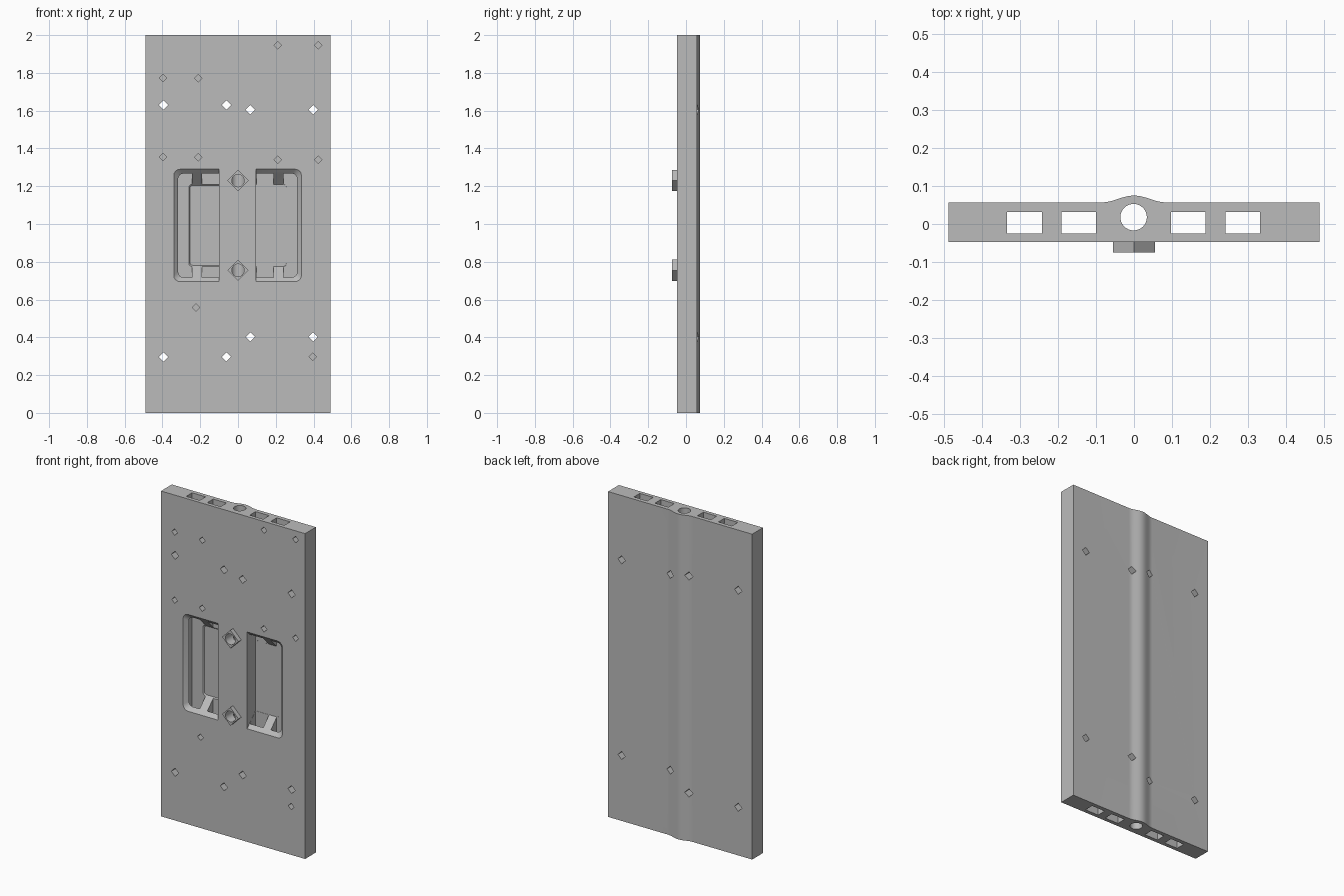
import bpy, bmesh, math

if "Cube" in bpy.data.objects:
    bpy.data.objects.remove(bpy.data.objects["Cube"])

grey = bpy.data.materials.new("plain grey")
grey.diffuse_color = (0.5, 0.5, 0.5, 1)
grey.use_nodes = True
grey.node_tree.nodes["Principled BSDF"].inputs["Base Color"].default_value = grey.diffuse_color


def loft(bm, a, b):
    """Closed solid between two matching loops of points."""
    va = [bm.verts.new(p) for p in a]
    vb = [bm.verts.new(p) for p in b]
    n = len(va)
    faces = [bm.faces.new(va), bm.faces.new(vb[::-1])]
    for i in range(n):
        j = (i + 1) % n
        faces.append(bm.faces.new((va[j], va[i], vb[i], vb[j])))
    bmesh.ops.recalc_face_normals(bm, faces=faces)


def up(bm, pts, z0, z1):
    """Extrude an xy outline along z."""
    loft(bm, [(x, y, z0) for x, y in pts], [(x, y, z1) for x, y in pts])


def back(bm, pts, y0, y1):
    """Extrude an xz outline along y."""
    loft(bm, [(x, y0, z) for x, z in pts], [(x, y1, z) for x, z in pts])


def ring(cx, cy, r, n):
    return [(cx + r * math.cos(2 * math.pi * i / n),
             cy + r * math.sin(2 * math.pi * i / n)) for i in range(n)]


def make(name, bm):
    me = bpy.data.meshes.new(name)
    bm.to_mesh(me)
    bm.free()
    me.materials.append(grey)
    ob = bpy.data.objects.new(name, me)
    bpy.context.collection.objects.link(ob)
    return ob


helpers = []


def combine(target, name, bm, op='DIFFERENCE'):
    cutter = make(name, bm)
    cutter.hide_render = True
    helpers.append(cutter)
    mod = target.modifiers.new(name, 'BOOLEAN')
    mod.operation, mod.solver, mod.object = op, 'EXACT', cutter


# Slab with a soft ridge down the back
ridge = []
for i in range(25):
    x = 0.085 - 0.17 * i / 24
    ridge.append((x, 0.057 + 0.009 * (1 + math.cos(math.pi * x / 0.085))))
bm = bmesh.new()
up(bm, [(-0.49, -0.048), (0.49, -0.048), (0.49, 0.057)] + ridge + [(-0.49, 0.057)], 0, 2)
board = make("board", bm)

# Diamond bosses on the front
bosses = (0.755, 1.23)
bm = bmesh.new()
for z in bosses:
    back(bm, ring(0, z, 0.056, 4), -0.075, -0.04)
combine(board, "boss", bm, 'UNION')

# Lengthwise channels and the round bore
bm = bmesh.new()
for x0, x1 in ((-0.335, -0.243), (-0.191, -0.1), (0.097, 0.189), (0.241, 0.332)):
    up(bm, [(x0, -0.025), (x1, -0.025), (x1, 0.032), (x0, 0.032)], -0.1, 2.1)
up(bm, ring(-0.001, 0.018, 0.035, 32), -0.1, 2.1)
combine(board, "channel_cutter", bm)


# Front pockets: straight inner wall, 45 degree outer walls, rounded outer corners
def pocket(side, inner, outer, z0, z1, r):
    pts = [(side * inner, z0)]
    for cz, start in ((z0 + r, -90), (z1 - r, 0)):
        for k in range(5):
            a = math.radians(start + 22.5 * k)
            pts.append((side * (outer - r + r * math.cos(a)), cz + r * math.sin(a)))
    return pts + [(side * inner, z1)]


bm = bmesh.new()
for side, inner, outer, floor in ((-1, 0.101, 0.34, 0.038), (1, 0.096, 0.336, 0.0325)):
    d = floor + 0.048
    e = 0.01  # overshoot past the front face
    a = pocket(side, inner, outer + e, 0.695 - e, 1.29 + e, 0.035)
    b = pocket(side, inner, outer - d, 0.695 + d, 1.29 - d, 0.015)
    loft(bm, [(x, -0.048 - e, z) for x, z in a], [(x, floor, z) for x, z in b])
combine(board, "pocket_cutter", bm)

# Diamond screw holes, through and blind
through = [(-0.395, 1.63), (-0.062, 1.63), (0.065, 1.605), (0.398, 1.605),
           (0.065, 0.402), (0.398, 0.402), (-0.395, 0.296), (-0.062, 0.296)]
blind = [(-0.397, 1.772), (-0.21, 1.772), (0.21, 1.946), (0.425, 1.946),
         (-0.397, 1.354), (-0.21, 1.354), (0.21, 1.34), (0.425, 1.34),
         (-0.222, 0.558), (0.395, 0.297)]
bm = bmesh.new()
for x, z in through:
    back(bm, ring(x, z, 0.025, 4), -0.1, 0.1)
for x, z in blind:
    back(bm, ring(x, z, 0.02, 4), -0.1, 0.02)
combine(board, "screw_hole_cutter", bm)

# Round holes through the bosses into the bore
bm = bmesh.new()
for z in bosses:
    back(bm, ring(0, z, 0.033, 24), -0.1, 0.018)
combine(board, "boss_hole_cutter", bm)

# Bake the cuts and drop the helpers
deps = bpy.context.evaluated_depsgraph_get()
deps.update()
board.data = bpy.data.meshes.new_from_object(board.evaluated_get(deps))
board.modifiers.clear()
for h in helpers:
    bpy.data.objects.remove(h)
board.data.materials.clear()
board.data.materials.append(grey)
for p in board.data.polygons:
    p.material_index = 0

bpy.context.view_layer.objects.active = board
board.select_set(True)
bpy.ops.object.shade_smooth_by_angle(angle=math.radians(25))
